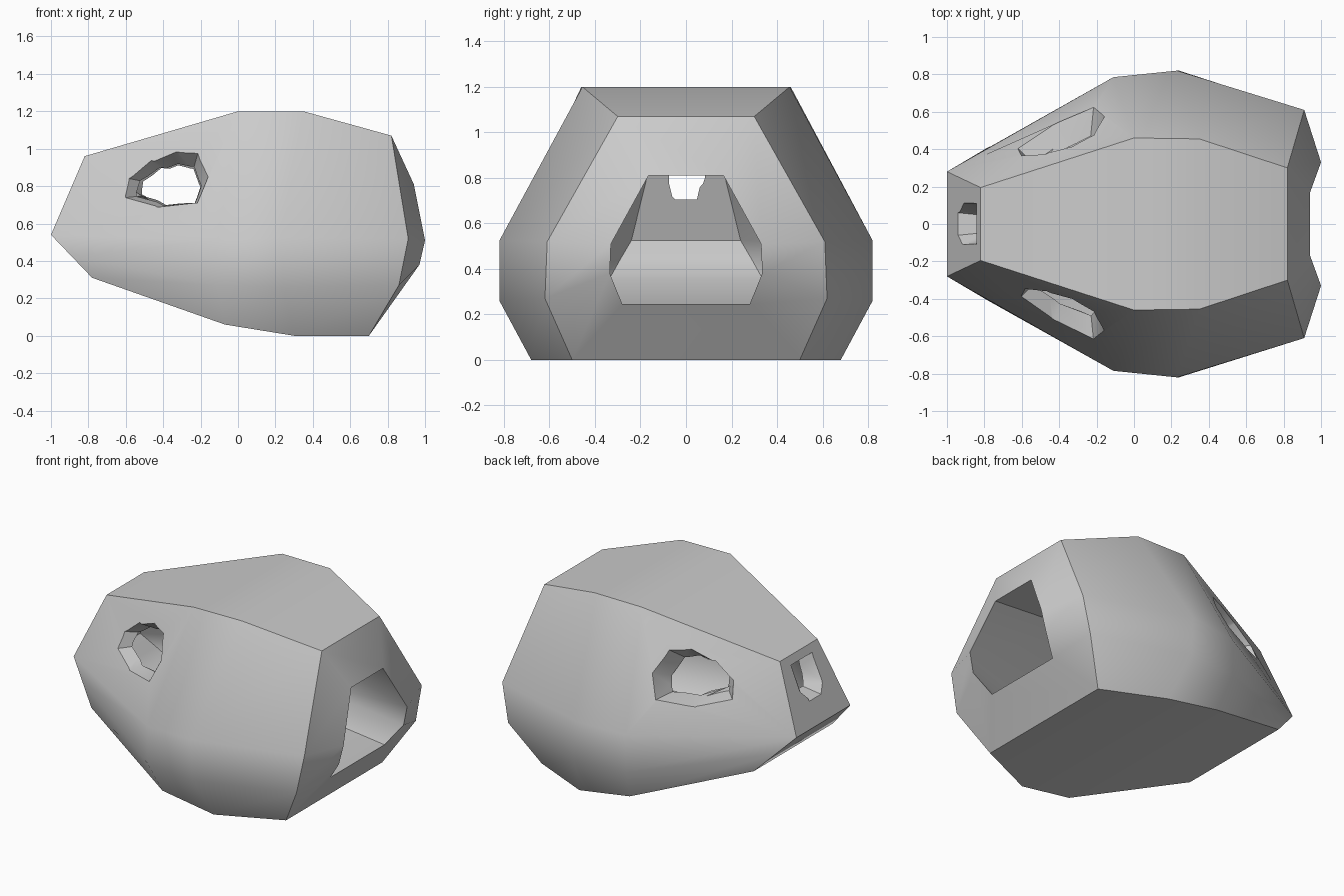
import bpy, bmesh, math
from mathutils import Vector

if "Cube" in bpy.data.objects:
    bpy.data.objects.remove(bpy.data.objects["Cube"])

grey = bpy.data.materials.new("light_grey")
grey.use_nodes = True
colour = (0.6, 0.6, 0.6, 1)
grey.diffuse_color = colour
grey.node_tree.nodes["Principled BSDF"].inputs["Base Color"].default_value = colour


def make_object(name, bm):
    bmesh.ops.recalc_face_normals(bm, faces=bm.faces)
    mesh = bpy.data.meshes.new(name)
    bm.to_mesh(mesh)
    bm.free()
    mesh.materials.append(grey)
    obj = bpy.data.objects.new(name, mesh)
    bpy.context.collection.objects.link(obj)
    return obj


def bridge(bm, a, b):
    n = len(a)
    for i in range(n):
        j = (i + 1) % n
        bm.faces.new((a[i], a[j], b[j], b[i]))


# Half sections (top, upper side, lower side, bottom), outside from nose to rear,
# then in through the rear opening and forward along the cavity
sections = [
    [(-.82, .195, .96), (-1, .28, .54), (-.89, .345, .425), (-.78, .41, .31)],
    [(0, .46, 1.2), (-.11, .785, .51), (-.11, .785, .27), (-.07, .685, .06)],
    [(.35, .455, 1.2), (.23, .82, .525), (.24, .82, .26), (.3, .68, 0)],
    [(.82, .3, 1.07), (.91, .61, .52), (.86, .62, .27), (.7, .5, 0)],
    [(.94, .165, .81), (1, .33, .51), (.97, .335, .38), (.87, .28, .245)],
    [(0, .39, 1.03), (-.08, .68, .51), (-.08, .68, .28), (-.07, .58, .16)],
    [(-.75, .15, .89), (-.88, .24, .525), (-.8, .29, .44), (-.72, .34, .35)],
]
bm = bmesh.new()
rings = []
for half in sections:
    full = half + [(x, -y, z) for x, y, z in reversed(half)]
    rings.append([bm.verts.new(p) for p in full])
for a, b in zip(rings, rings[1:]):
    bridge(bm, a, b)
# Nose panels, outside and inside
for ring in (rings[0], rings[-1]):
    for i in range(3):
        bm.faces.new((ring[i], ring[i + 1], ring[6 - i], ring[7 - i]))
shell = make_object("pod_shell", bm)


def window_cutter(name, outer, inner):
    """Tapered plug running past both surfaces of the wall."""
    bm = bmesh.new()
    pairs = [(Vector(o), Vector(i)) for o, i in zip(outer, inner)]
    a = [bm.verts.new(o.lerp(i, -0.7)) for o, i in pairs]
    b = [bm.verts.new(o.lerp(i, 1.7)) for o, i in pairs]
    bridge(bm, a, b)
    bm.faces.new(a)
    bm.faces.new(b)
    bmesh.ops.triangulate(bm, faces=[f for f in bm.faces if len(f.verts) > 4])
    return make_object(name, bm)


# Side windows: outer and inner outlines in x and z
side_out = [(-.59, .74), (-.58, .84), (-.47, .94), (-.33, 1), (-.21, .99),
            (-.16, .85), (-.22, .71), (-.42, .69)]
side_in = [(-.49, .75), (-.48, .82), (-.4, .89), (-.32, .92), (-.23, .92),
           (-.19, .81), (-.23, .71), (-.38, .7)]
cutters = []
for name, s in (("left_window_cutter", 1), ("right_window_cutter", -1)):
    depth = [.585 + .54 * (x + .22) - .36 * (z - .71) for x, z in side_out]
    outer = [(x, s * y, z) for (x, z), y in zip(side_out, depth)]
    inner = [(x, s * (y - .1), z) for (x, z), y in zip(side_in, depth)]
    cutters.append(window_cutter(name, outer, inner))


# Nose window: half outlines in y and z, mirrored
def mirrored(half):
    return half + [(-y, z) for y, z in reversed(half)]


def nose_x(z):
    return -1 + (z - .54) * .43


nose_out = mirrored([(.06, .68), (.11, .75), (.11, .91)])
nose_in = mirrored([(.05, .7), (.08, .77), (.08, .87)])
outer = [(nose_x(z), y, z) for y, z in nose_out]
inner = [(nose_x(o[1]) + .1, i[0], i[1]) for o, i in zip(nose_out, nose_in)]
cutters.append(window_cutter("nose_window_cutter", outer, inner))

# Cut the windows, then discard the plugs
bpy.context.view_layer.objects.active = shell
shell.select_set(True)
for cutter in cutters:
    cutter.hide_render = True
    mod = shell.modifiers.new(cutter.name, 'BOOLEAN')
    mod.operation = 'DIFFERENCE'
    mod.solver = 'EXACT'
    mod.object = cutter
    bpy.ops.object.modifier_apply(modifier=mod.name)
    bpy.data.objects.remove(cutter)

for obj in bpy.context.selected_objects:
    obj.select_set(obj == shell)
bpy.ops.object.shade_smooth_by_angle(angle=math.radians(40))
